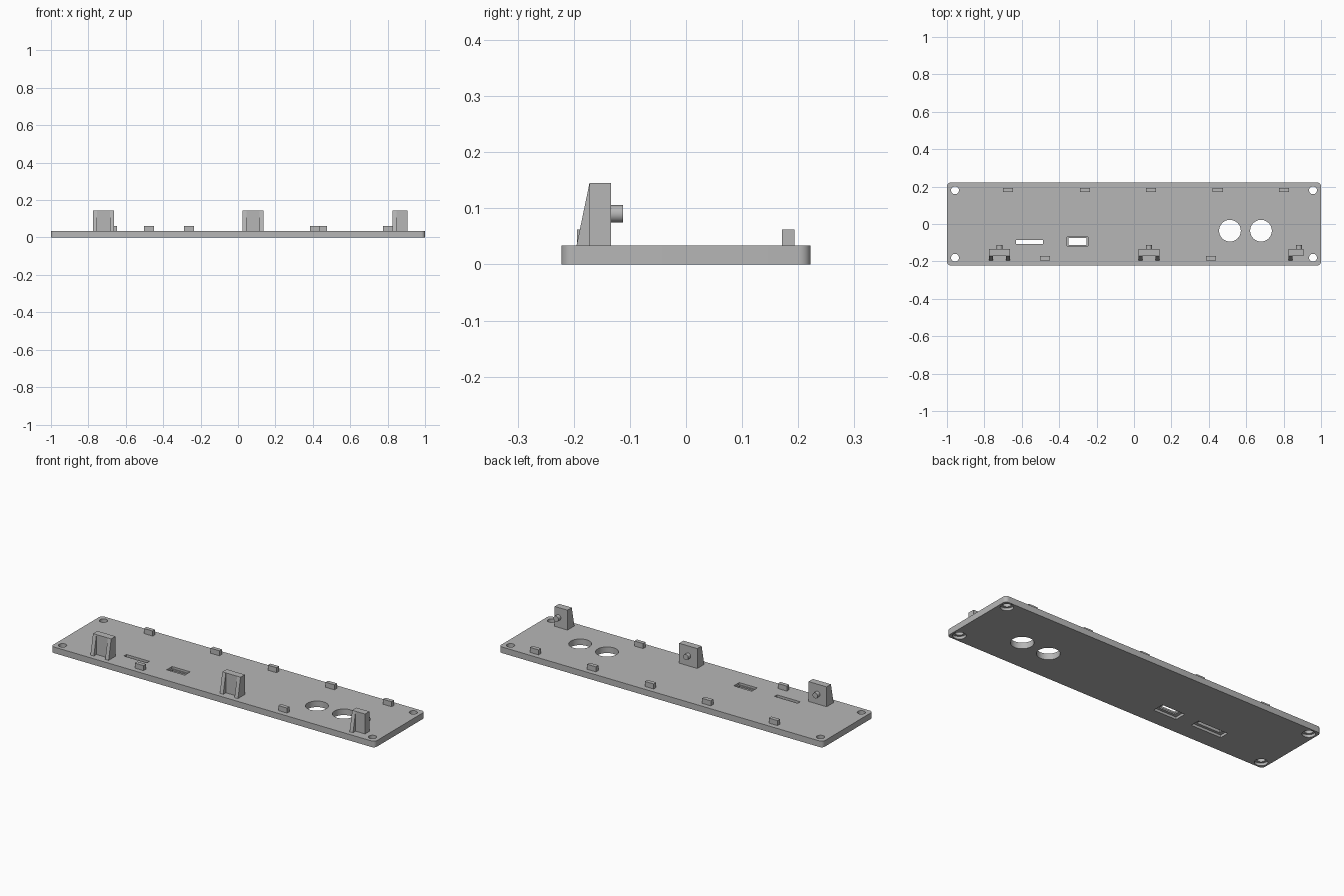
import bpy, bmesh, math

if "Cube" in bpy.data.objects:
    bpy.data.objects.remove(bpy.data.objects["Cube"])

grey = bpy.data.materials.new("plain grey")
grey.diffuse_color = (0.47, 0.47, 0.47, 1)
grey.use_nodes = True
grey.node_tree.nodes["Principled BSDF"].inputs["Base Color"].default_value = grey.diffuse_color

PLATE_TOP = 0.034


def finish(bm, name, smooth=False):
    bmesh.ops.recalc_face_normals(bm, faces=bm.faces)
    mesh = bpy.data.meshes.new(name)
    bm.to_mesh(mesh)
    bm.free()
    mesh.materials.append(grey)
    ob = bpy.data.objects.new(name, mesh)
    bpy.context.collection.objects.link(ob)
    if smooth:
        shade(ob)
    return ob


def shade(ob):
    bpy.ops.object.select_all(action='DESELECT')
    ob.select_set(True)
    bpy.context.view_layer.objects.active = ob
    bpy.ops.object.shade_smooth_by_angle(angle=math.radians(30))


def prism(name, points, direction, smooth=False):
    """Extrude a closed outline of 3D points along a direction."""
    bm = bmesh.new()
    face = bm.faces.new([bm.verts.new(p) for p in points])
    new = bmesh.ops.extrude_face_region(bm, geom=[face])["geom"]
    bmesh.ops.translate(bm, vec=direction,
                        verts=[v for v in new if isinstance(v, bmesh.types.BMVert)])
    return finish(bm, name, smooth)


def box(name, x0, x1, y0, y1, z0, z1):
    return prism(name, [(x0, y0, z0), (x1, y0, z0), (x1, y1, z0), (x0, y1, z0)],
                 (0, 0, z1 - z0))


def circle(r, n):
    return [(r * math.cos(2 * math.pi * i / n), r * math.sin(2 * math.pi * i / n))
            for i in range(n)]


def drill(x, y, r, z0, z1, n=48):
    return prism("hole_cutter", [(x + a, y + b, z0) for a, b in circle(r, n)],
                 (0, 0, z1 - z0))


# Base plate with rounded corners
R, HX, HY = 0.02, 1.0, 0.222
outline = []
for k, (sx, sy) in enumerate([(1, 1), (-1, 1), (-1, -1), (1, -1)]):
    for i in range(9):
        a = math.pi / 2 * (k + i / 8)
        outline.append((sx * (HX - R) + R * math.cos(a),
                        sy * (HY - R) + R * math.sin(a), 0))
plate = prism("base_plate", outline, (0, 0, PLATE_TOP))

# Openings: corner screw holes with counterbores, two round ports, two slots
cutters = []
for x in (-0.957, 0.957):
    for y in (-0.18, 0.18):
        cutters.append(drill(x, y, 0.021, -0.02, 0.06, 32))
        cutters.append(drill(x, y, 0.033, -0.02, 0.015, 32))
for x in (0.513, 0.679):
    cutters.append(drill(x, -0.036, 0.058, -0.02, 0.06))
for cx, cy, w, h in ((-0.559, -0.096, 0.143, 0.022), (-0.302, -0.094, 0.098, 0.036)):
    cutters.append(box("slot_cutter", cx - w / 2, cx + w / 2,
                       cy - h / 2, cy + h / 2, -0.02, 0.06))
    cutters.append(box("pocket_cutter", cx - w / 2 - 0.022, cx + w / 2 + 0.022,
                       cy - h / 2 - 0.015, cy + h / 2 + 0.015, -0.02, 0.014))
# Shallow rim around the wider slot
cutters.append(box("rim_cutter", -0.358, -0.246, -0.118, -0.070, 0.022, 0.06))

for c in cutters:
    mod = plate.modifiers.new("cut", 'BOOLEAN')
    mod.operation = 'DIFFERENCE'
    mod.solver = 'EXACT'
    mod.object = c
    bpy.context.view_layer.objects.active = plate
    bpy.ops.object.modifier_apply(modifier=mod.name)
for c in cutters:
    bpy.data.objects.remove(c)
shade(plate)

# Small locating tabs along both long edges
tabs = [(x, 0.1825) for x in (-0.674, -0.262, 0.091, 0.448, 0.802)]
tabs += [(x, -0.183) for x in (-0.475, 0.412)]
for x, y in tabs:
    box("edge_tab", x - 0.027, x + 0.027, y - 0.011, y + 0.011, PLATE_TOP, 0.062)

# Brackets: wall, tapered ribs in front, round pin behind (the last is cut short)
for cx, right in ((-0.719, 0.056), (0.08, 0.056), (0.882, 0.023)):
    left = cx - 0.056
    box("bracket_wall", left, cx + right, -0.172, -0.134, PLATE_TOP, 0.145)
    ribs = [left] + ([cx + right - 0.021] if right > 0.05 else [])
    for x in ribs:
        prism("bracket_rib", [(x, -0.195, PLATE_TOP), (x, -0.172, PLATE_TOP),
                              (x, -0.172, 0.145)], (0.021, 0, 0))
    prism("bracket_pin", [(cx + a, -0.134, 0.09 + b) for a, b in circle(0.0155, 32)],
          (0, 0.022, 0), smooth=True)
